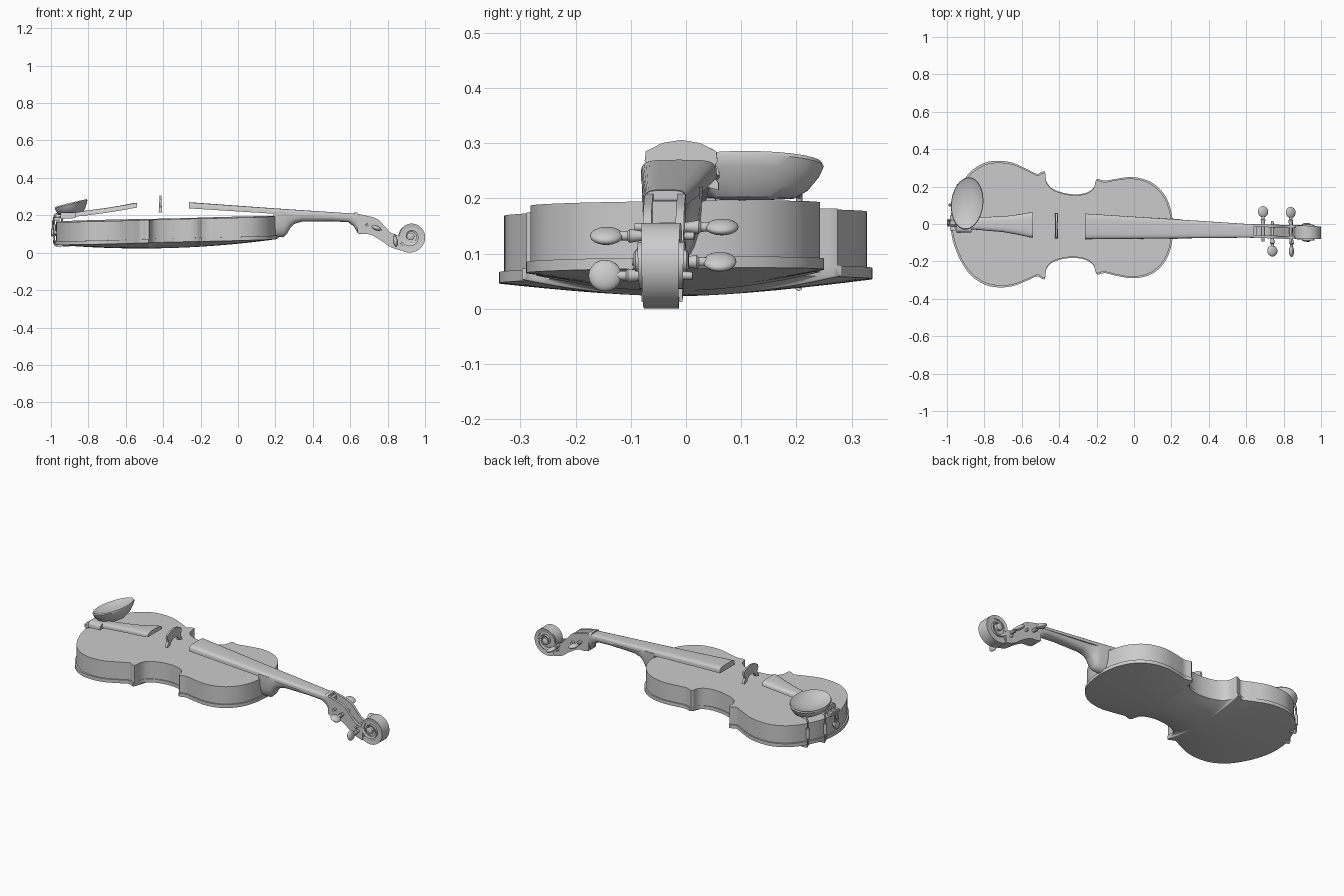
import bpy, bmesh, math
from mathutils import Vector, Matrix

if "Cube" in bpy.data.objects:
    bpy.data.objects.remove(bpy.data.objects["Cube"])


def spline(pts, n=6):
    """Catmull-Rom resampling of a short control list."""
    p = [Vector(q) for q in pts]
    p = [2 * p[0] - p[1]] + p + [2 * p[-1] - p[-2]]
    out = []
    for i in range(1, len(p) - 2):
        a, b, c, d = p[i - 1:i + 3]
        for k in range(n):
            t = k / n
            out.append(0.5 * (2 * b + (c - a) * t + (2 * a - 5 * b + 4 * c - d) * t * t
                              + (3 * b - a - 3 * c + d) * t ** 3))
    return out + [p[-2]]


def finish(name, bm):
    bmesh.ops.remove_doubles(bm, verts=bm.verts, dist=1e-5)
    bmesh.ops.recalc_face_normals(bm, faces=bm.faces)
    me = bpy.data.meshes.new(name)
    bm.to_mesh(me)
    bm.free()
    ob = bpy.data.objects.new(name, me)
    bpy.context.collection.objects.link(ob)
    return ob


def loft(name, rings):
    """Skin closed rings of equal length and cap both ends."""
    bm = bmesh.new()
    vs = [[bm.verts.new(p) for p in r] for r in rings]
    n = len(vs[0])
    for a, b in zip(vs, vs[1:]):
        for i in range(n):
            bm.faces.new((a[i], a[(i + 1) % n], b[(i + 1) % n], b[i]))
    bm.faces.new(vs[0])
    bm.faces.new(vs[-1])
    return finish(name, bm)


def tube(name, path, radii, n=14):
    path = [Vector(p) for p in path]
    rings = []
    for i, p in enumerate(path):
        d = path[min(i + 1, len(path) - 1)] - path[max(i - 1, 0)]
        q = d.to_track_quat('Z', 'Y')
        rings.append([p + q @ Vector((radii[i] * math.cos(a), radii[i] * math.sin(a), 0))
                      for a in (2 * math.pi * k / n for k in range(n))])
    return loft(name, rings)


def side_prism(name, xz, y0, y1):
    return loft(name, [[(p[0], y, p[1]) for p in xz] for y in (y0, y1)])


def d_loft(name, stations, e=1.0, n=16):
    """Stations (x, flat z, rounded z, half width): D-shaped sections."""
    rings = []
    for x, zf, zr, w in stations:
        ring = []
        for k in range(n + 1):
            a = math.pi * k / n
            c, s = math.cos(a), max(math.sin(a), 0)
            ring.append((x, w * math.copysign(abs(c) ** e, c), zf + (zr - zf) * s ** e))
        rings.append(ring)
    return loft(name, rings)


# body outline: lower bout, waist, upper bout as (x, half width)
lower = [(-.98, 0), (-.976, .06), (-.958, .13), (-.922, .21), (-.87, .28), (-.8, .325),
         (-.73, .338), (-.65, .33), (-.57, .297), (-.52, .274), (-.495, .285), (-.478, .29)]
waist = [(-.475, .282), (-.468, .235), (-.44, .2), (-.38, .177), (-.31, .17), (-.25, .182),
         (-.215, .21), (-.203, .25)]
upper = [(-.195, .257), (-.155, .247), (-.1, .258), (-.02, .27), (.05, .262), (.11, .235),
         (.16, .185), (.19, .125), (.205, .06), (.21, 0)]
OUT = spline(lower) + spline(waist) + spline(upper)
CX = -.385


def slab(name, z0, h0, z1, h1, sx=1.0, sw=1.0, nt=16):
    """Violin-shaped slab with arched lower (h0) and upper (h1) faces."""
    bm = bmesh.new()
    layers = []
    for z, h in ((z0, h0), (z1, h1)):
        rows = []
        for x, w in OUT:
            g = max(0, 1 - ((x - CX) / .595) ** 2)
            ts = [2 * k / nt - 1 for k in range(nt + 1)]
            rows.append([bm.verts.new((CX + (x - CX) * sx, w * sw * t, z + h * g * (1 - t * t)))
                         for t in ts])
        layers.append(rows)
        for a, b in zip(rows, rows[1:]):
            for k in range(nt):
                bm.faces.new((a[k], a[k + 1], b[k + 1], b[k]))
    lo, hi = layers
    for i in range(len(OUT) - 1):
        for k in (0, nt):
            bm.faces.new((lo[i][k], lo[i + 1][k], hi[i + 1][k], hi[i][k]))
    return finish(name, bm)


# body
top = slab("top_plate", .182, 0, .2, .042)
ribs = slab("ribs", .085, 0, .19, 0, .987, .972)
back = slab("back_plate", .068, -.034, .088, 0)

# sound holes, cut as grooves in the top plate
path = spline([(-.515, .182), (-.535, .163), (-.52, .138), (-.47, .127), (-.41, .13),
               (-.36, .122), (-.337, .1), (-.355, .082)], 5)
for s in (1, -1):
    left, right = [], []
    for i, p in enumerate(path):
        d = (path[min(i + 1, len(path) - 1)] - path[max(i - 1, 0)]).normalized()
        u = 2 * i / (len(path) - 1) - 1
        w = .008 + .006 * u ** 6
        left.append((p.x - d.y * w, s * (p.y + d.x * w)))
        right.append((p.x + d.y * w, s * (p.y - d.x * w)))
    ring = left + right[::-1]
    cut = loft("hole_cutter", [[(x, y, z) for x, y in ring] for z in (.204, .3)])
    cut.hide_render = True
    m = top.modifiers.new("hole", 'BOOLEAN')
    m.operation, m.solver, m.object = 'DIFFERENCE', 'EXACT', cut
    bpy.context.view_layer.objects.active = top
    bpy.ops.object.modifier_apply(modifier=m.name)
    bpy.data.objects.remove(cut)

# body leans up towards the neck
lean = Matrix.Identity(4)
lean[2][0], lean[2][1] = .025, .012
for ob in (top, ribs, back):
    ob.data.transform(lean)

# neck, fingerboard, nut
d_loft("neck", [(.19, .222, .08, .055), (.245, .22, .085, .052), (.262, .218, .1, .049),
                (.278, .217, .13, .045), (.3, .215, .153, .042), (.34, .212, .166, .04),
                (.5, .202, .168, .037), (.59, .197, .163, .035), (.62, .197, .14, .035),
                (.64, .197, .105, .035), (.655, .195, .1, .035)], .8)
d_loft("fingerboard", [(-.262, .237, .27, .069), (.2, .208, .237, .052), (.62, .188, .209, .036)], .45)
d_loft("nut", [(.62, .185, .216, .037), (.64, .185, .214, .037)], .4)

# pegbox: two cheeks and a floor
rim = spline([(.64, .208), (.69, .197), (.745, .18), (.785, .14), (.82, .105), (.875, .085)], 4)
keel = spline([(.64, .105), (.67, .099), (.71, .096), (.77, .062), (.815, .03), (.87, .012)], 4)
for s in (1, -1):
    side_prism("pegbox_cheek", rim + keel[::-1], s * .022, s * .037)
side_prism("pegbox_floor", keel + [p + Vector((.012, .03)) for p in keel[::-1]], -.03, .03)

# scroll: spiral ridge widening towards the eye, around a core
SX, SZ = .923, .087
rings = []
for i in range(81):
    f = i / 80 * 4 * math.pi
    a = math.radians(-130) + f
    r, hw = .09 - .0056 * f, .031 + .0012 * f
    q = r * .72
    rings.append([(SX + k * math.cos(a), y, SZ + k * math.sin(a))
                  for k, y in ((r, -hw), (r, hw), (q, hw * .9), (q, -hw * .9))])
loft("scroll_spiral", rings)
tube("scroll_core", [(SX, -.028, SZ), (SX, .028, SZ)], [.065, .065], 32)
tube("scroll_eye", [(SX, y, SZ) for y in (-.05, -.046, .046, .05)], [.014, .02, .02, .014], 20)

# tuning pegs: (x, z, side, head tilt)
for x, z, s, tilt in ((.69, .148, 1, .3), (.74, .132, -1, .4), (.838, .085, 1, .5), (.842, .06, -1, 1.4)):
    tube("peg_shaft", [(x, s * y, z) for y in (-.055, .04, .062, .066, .085)],
         [.007, .009, .013, .009, .008])
    bm = bmesh.new()
    bmesh.ops.create_uvsphere(bm, u_segments=20, v_segments=12, radius=1)
    bm.transform(Matrix.Translation((x, s * .104, z)) @ Matrix.Rotation(tilt, 4, 'Y')
                 @ Matrix.Diagonal((.029, .03, .013, 1)))
    finish("peg_head", bm)

# bridge with arched foot opening
prof = [(-.068, .215), (-.04, .222), (-.036, .236), (-.015, .25), (.015, .25), (.036, .236),
        (.04, .222), (.068, .215), (.068, .228), (.055, .245), (.066, .268), (.064, .285),
        (.035, .3), (0, .306), (-.035, .3), (-.064, .285), (-.066, .268), (-.055, .245), (-.068, .228)]
loft("bridge", [[(-.415 + s * (.009 - .05 * (z - .215)), y, z) for y, z in prof] for s in (-1, 1)])

# tailpiece, its loop, saddle and end button
d_loft("tailpiece", [(-.945, .185, .203, .026), (-.82, .198, .224, .035), (-.7, .214, .24, .042),
                     (-.62, .227, .253, .054), (-.56, .238, .265, .066), (-.54, .242, .267, .066)], .6)
for s in (1, -1):
    tube("tail_loop", [(-.93, s * .014, .192), (-.978, s * .014, .188), (-.99, s * .012, .17),
                       (-.99, s * .008, .115)], [.005] * 4, 8)
side_prism("saddle", [(-.983, .17), (-.955, .17), (-.955, .188), (-.983, .188)], -.04, .04)
tube("end_button", [(x, 0, .108) for x in (-.96, -.984, -.986, -.996, -1.0)],
     [.012, .012, .021, .021, .012], 20)

# chin rest: tilted dish with a hollow top
rings = []
for k, z, rise in ((.3, .197, 0), (.62, .2, .05), (.8, .215, .12), (.95, .242, .22), (1, .258, .25),
                   (.97, .265, .25), (.9, .26, .23), (.6, .246, .2), (.3, .239, .2), (.05, .237, .2)):
    ring = []
    for i in range(40):
        a = 2 * math.pi * i / 40
        dx, dy = .086 * k * math.cos(a), .14 * k * math.sin(a)
        ring.append((-.892 + dx + .08 * dy, .106 + dy, z + rise * dx))
    rings.append(ring)
loft("chin_rest", rings)
d_loft("chin_rest_foot", [(-.95, .18, .215, .05), (-.87, .185, .215, .05)], .5)

# chin rest clamp: two rods with hooks under and over the edge
for x, y in ((-.977, .095), (-.935, .2)):
    tube("clamp_rod", [(x + .035, y, .21), (x, y, .205), (x - .006, y, .19), (x - .006, y, .055),
                       (x, y, .04), (x + .035, y, .038)], [.006] * 6, 10)
    tube("clamp_barrel", [(x - .006, y, .09), (x - .006, y, .15)], [.009, .009], 12)

# whole instrument lies slightly askew
skew = Matrix.Identity(4)
skew[1][0], skew[1][3] = -.027, -.02
for ob in bpy.context.scene.objects:
    ob.data.transform(skew)
    ob.select_set(True)
bpy.context.view_layer.objects.active = top
bpy.ops.object.shade_smooth_by_angle(angle=math.radians(38))
